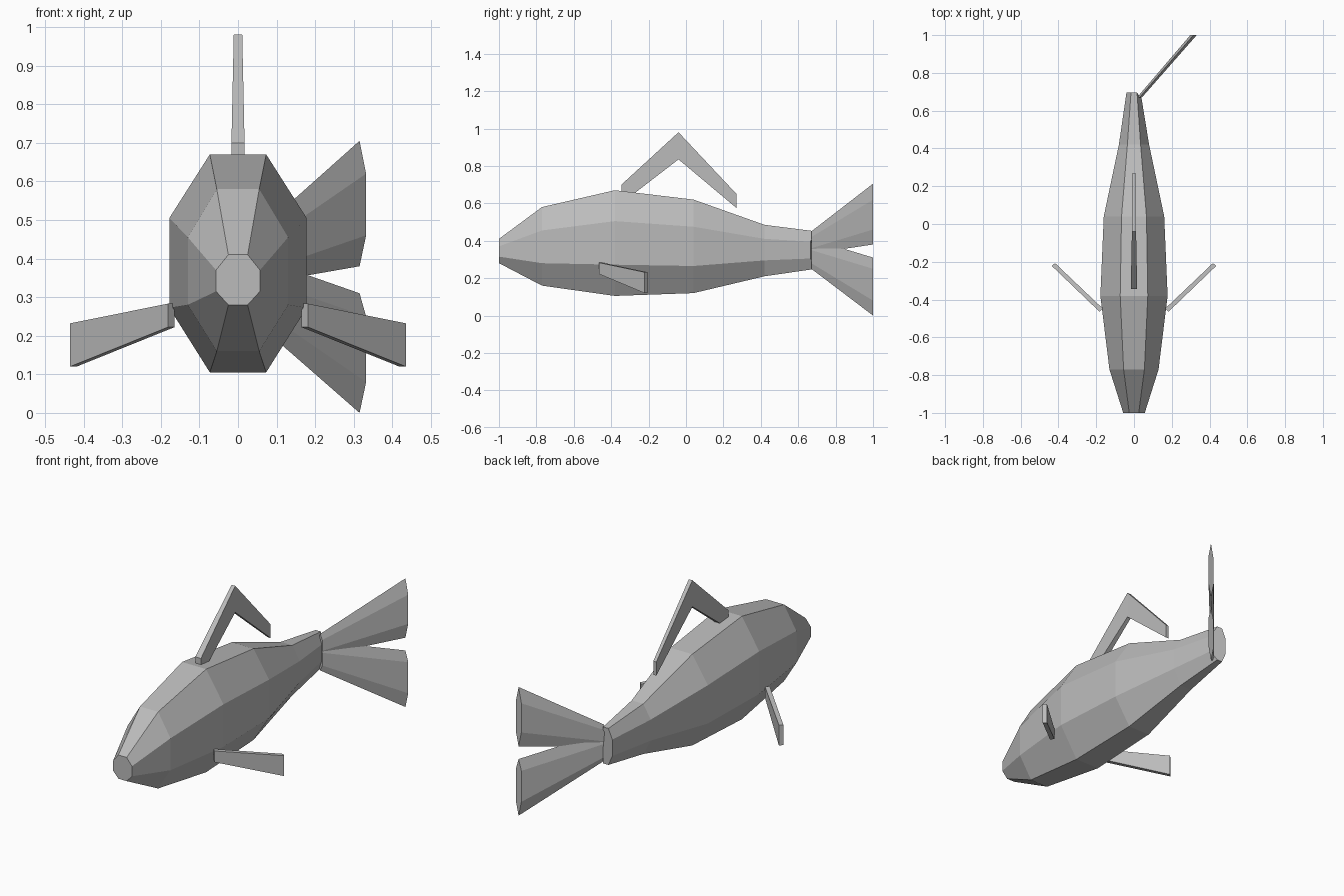
import bpy

cube = bpy.data.objects.get("Cube")
if cube:
    bpy.data.objects.remove(cube, do_unlink=True)

grey = bpy.data.materials.new("plain grey")
grey.use_nodes = True
colour = (0.5, 0.5, 0.5, 1)
grey.diffuse_color = colour
grey.node_tree.nodes["Principled BSDF"].inputs["Base Color"].default_value = colour


def loft(name, rings):
    """Skin a series of equal-length rings and cap both ends, flat shaded."""
    n = len(rings[0])
    faces = [list(range(n)), list(range((len(rings) - 1) * n, len(rings) * n))]
    for r in range(len(rings) - 1):
        for i in range(n):
            a, b = r * n + i, r * n + (i + 1) % n
            faces.append([a, b, b + n, a + n])
    mesh = bpy.data.meshes.new(name)
    mesh.from_pydata([p for ring in rings for p in ring], [], faces)
    mesh.materials.append(grey)
    obj = bpy.data.objects.new(name, mesh)
    bpy.context.collection.objects.link(obj)
    # Consistent outward normals
    bpy.context.view_layer.objects.active = obj
    bpy.ops.object.select_all(action='DESELECT')
    obj.select_set(True)
    bpy.ops.object.mode_set(mode='EDIT')
    bpy.ops.mesh.select_all(action='SELECT')
    bpy.ops.mesh.normals_make_consistent(inside=False)
    bpy.ops.object.mode_set(mode='OBJECT')
    return obj


# Body: octagonal sections from nose to tail root
# y, narrow half width, wide half width, then heights from top to bottom
stations = [
    (-1.0, .025, .057, .41, .37, .315, .28),
    (-.77, .055, .13, .58, .455, .28, .16),
    (-.38, .073, .178, .67, .505, .272, .105),
    (.04, .066, .16, .62, .475, .265, .12),
    (.42, .035, .08, .485, .41, .295, .21),
    (.695, .016, .04, .45, .395, .305, .25),
]


def octagon(y, narrow, wide, *z):
    right = [(narrow, z[0]), (wide, z[1]), (wide, z[2]), (narrow, z[3])]
    points = right + [(-x, h) for x, h in reversed(right)]
    return [(x, y, h) for x, h in points]


body_rings = [octagon(*s) for s in stations]
# The tail root is cut back on the side the tail bends towards
body_rings[-1] = [(x, y - .03 if x > .03 else y, z) for x, y, z in body_rings[-1]]
loft("body", body_rings)


# Tail lobes: flattened hexagons fanning out, swung towards the left
def hexagon(x, y, half, top, high, low, bottom):
    return [(x, y, top), (x + half, y, high), (x + half, y, low),
            (x, y, bottom), (x - half, y, low), (x - half, y, high)]


loft("upper_tail_lobe", [hexagon(.029, .67, .013, .45, .42, .36, .33),
                         hexagon(.315, 1, .017, .705, .62, .46, .38)])
loft("lower_tail_lobe", [hexagon(.029, .67, .013, .41, .35, .28, .25),
                         hexagon(.315, 1, .017, .31, .25, .08, 0)])


# Back fin: a bent bar that tapers upwards and backwards
def bar_section(y, half, top, bottom):
    return [(-half, y, top), (half, y, top), (half, y, bottom), (-half, y, bottom)]


loft("back_fin", [bar_section(-.345, .017, .70, .60),
                  bar_section(-.04, .011, .98, .835),
                  bar_section(.27, .009, .65, .575)])

# Side fins: tapered plates swept out and back
for name, side in (("left_side_fin", 1), ("right_side_fin", -1)):
    root = [(.182, -.465, .283), (.165, -.448, .283), (.165, -.448, .222), (.182, -.465, .222)]
    tip = [(.435, -.222, .232), (.418, -.207, .232), (.418, -.207, .12), (.435, -.222, .12)]
    loft(name, [[(side * x, y, z) for x, y, z in ring] for ring in (root, tip)])
